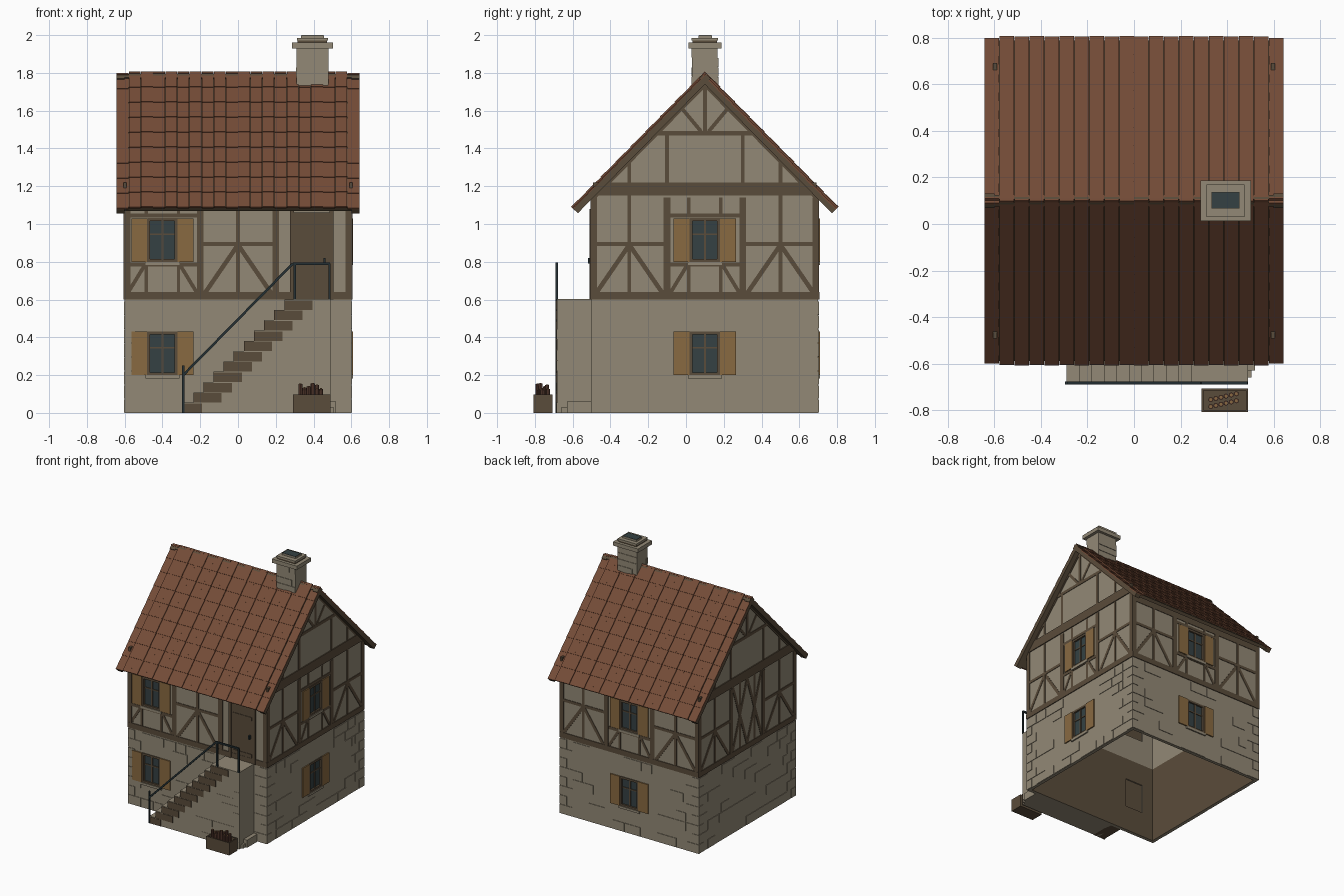
import bpy
import bmesh
import math
import random
from mathutils import Matrix, Vector

random.seed(4)
default = bpy.data.objects.get("Cube")
if default:
    bpy.data.objects.remove(default, do_unlink=True)


def material(name, color):
    mat = bpy.data.materials.new(name)
    mat.use_nodes = True
    mat.diffuse_color = (*color, 1)
    mat.node_tree.nodes["Principled BSDF"].inputs["Base Color"].default_value = (*color, 1)
    return mat


stone = material("warm grey stone", (.29, .25, .18))
timber = material("dark timber", (.102, .072, .043))
clay = material("clay roof tile", (.175, .071, .038))
ochre = material("ochre shutter wood", (.25, .143, .053))
glass = material("dark glass", (.035, .053, .056))
iron = material("blackened iron", (.018, .03, .034))
bark = material("reddish bark", (.11, .05, .034))

IDENT = Matrix.Identity(4)
parts = {}


def mesh_for(name, mat):
    if (name, mat) not in parts:
        parts[name, mat] = bmesh.new()
    return parts[name, mat]


def box(name, mat, x0, x1, y0, y1, z0, z1, frame=IDENT):
    center = Matrix.Translation(((x0 + x1) / 2, (y0 + y1) / 2, (z0 + z1) / 2))
    size = Matrix.Diagonal((x1 - x0, y1 - y0, z1 - z0, 1))
    bmesh.ops.create_cube(mesh_for(name, mat), size=1, matrix=frame @ center @ size)


def beam(name, mat, start, end, width, frame=IDENT, y0=-.004, y1=.01):
    """Straight bar between two (across, up) points of a wall frame."""
    a, b = Vector((start[0], 0, start[1])), Vector((end[0], 0, end[1]))
    span = b - a
    turn = Matrix.Rotation(-math.atan2(span.z, span.x), 4, "Y")
    half = span.length / 2
    box(name, mat, -half, half, y0, y1, -width / 2, width / 2,
        frame @ Matrix.Translation((a + b) / 2) @ turn)


def wall_frame(x, y, degrees):
    return Matrix.Translation((x, y, 0)) @ Matrix.Rotation(math.radians(degrees), 4, "Z")


# Wall frames: x runs along the wall, y points inward
walls = {
    "front": wall_frame(0, -.5, 0),
    "right": wall_frame(.6, .1, 90),
    "back": wall_frame(0, .7, 180),
    "left": wall_frame(-.6, .1, -90),
}
THICK = .025


def pierced_wall(name, side, u, z0, z1, sill):
    """Thin wall with an optional window opening above the sill height."""
    frame = walls[side]
    half = .6 if side in ("front", "back") else .6 - THICK
    if u is None:
        box(name, stone, -half, half, 0, THICK, z0, z1, frame)
        return
    box(name, stone, -half, u - .08, 0, THICK, z0, z1, frame)
    box(name, stone, u + .08, half, 0, THICK, z0, z1, frame)
    box(name, stone, u - .08, u + .08, 0, THICK, z0, sill, frame)
    box(name, stone, u - .08, u + .08, 0, THICK, sill + .23, z1, frame)


def stones(name, frame, x0, x1, z0, z1, course, keep=lambda x, z: True):
    """Random raised blocks laid in courses."""
    rows = round((z1 - z0) / course)
    course = (z1 - z0) / rows
    for row in range(rows):
        x, z = x0, z0 + row * course
        while x < x1 - .02:
            end = min(x + random.uniform(.08, .2), x1)
            if random.random() < .5 and keep(x, z) and keep(end, z):
                box(name, stone, x + .002, end - .002, -.004, .01,
                    z + .002, z + course - .002, frame)
            x = end


def window(side, u, z0):
    frame, z1, w = walls[side], z0 + .23, .08
    mid = (z0 + z1) / 2
    tag = side + ("_upper" if z0 > .6 else "_lower")
    box(tag + "_window_glass", glass, u - w, u + w, .008, .012, z0, z1, frame)
    box(tag + "_window_backing", timber, u - w, u + w, .012, .016, z0, z1, frame)
    name = tag + "_window_frame"
    for s in (-1, 1):
        beam(name, timber, (u + s * (w - .007), z0), (u + s * (w - .007), z1), .016, frame, -.005)
        box(tag + "_shutters", ochre, u + s * .123 - .042, u + s * .123 + .042,
            -.009, 0, z0, z1, frame)
    for z in (z0 + .007, z1 - .007):
        beam(name, timber, (u - w, z), (u + w, z), .016, frame, -.005)
    beam(name, timber, (u, z0), (u, z1), .012, frame, .002)
    beam(name, timber, (u - w, mid + .03), (u + w, mid + .03), .009, frame, .003)
    box(tag + "_window_sill", stone, u - w - .01, u + w + .01, -.01, .01, z0 - .018, z0, frame)


def window_bay(side, u):
    frame, name = walls[side], side + "_timber_frame"
    window(side, u, .8)
    for z in (.785, 1.045):
        beam(name, timber, (u - .2, z), (u + .2, z), .022, frame)
    for s in (-1, 1):
        beam(name, timber, (u + s * .085, .63), (u + s * .085, .78), .018, frame)
        beam(name, timber, (u + s * .085, 1.05), (u + s * .085, 1.14), .018, frame)
        beam(name, timber, (u + s * .18, .64), (u + s * .095, .78), .02, frame, -.003)


def braced_bay(side, u):
    frame, name = walls[side], side + "_timber_frame"
    beam(name, timber, (u - .2, .895), (u + .2, .895), .022, frame)
    beam(name, timber, (u, .63), (u, 1.15), .02, frame)
    for s in (-1, 1):
        beam(name, timber, (u, .89), (u + s * .175, .635), .024, frame, -.003)


# Hollow walls of both storeys, raised blocks and alternating corner stones
openings = {"front": -.4, "right": 0, "back": 0, "left": None}
for side, u in openings.items():
    def clear(x, z, u=u):
        return u is None or abs(x - u) > .17 or not .12 < z < .45
    pierced_wall("stone_walls", side, u, 0, .6, .2)
    pierced_wall("plaster_walls", side, u, .6, 1.14, .8)
    stones(side + "_stone_blocks", walls[side], -.49, .49, 0, .59, .075, clear)
    if u is not None:
        window(side, u, .2)
    for row in range(8):
        long = .11 if (row + (side in ("front", "back"))) % 2 else .06
        for x0, x1 in ((-.604, long - .604), (.604 - long, .604)):
            box("corner_stones", stone, x0, x1, -.004, .01,
                row * .074 + .002, row * .074 + .072, walls[side])

# Gable walls
for x in (-.6, .6 - THICK):
    bm = mesh_for("gable_walls", stone)
    outline = [(-.6, 1.14), (.6, 1.14), (0, 1.75)]
    face = bm.faces.new([bm.verts.new((x, .1 + y, z)) for y, z in outline])
    extruded = bmesh.ops.extrude_face_region(bm, geom=[face])["geom"]
    bmesh.ops.translate(bm, vec=(THICK, 0, 0),
                        verts=[v for v in extruded if isinstance(v, bmesh.types.BMVert)])
    bmesh.ops.recalc_face_normals(bm, faces=bm.faces)

# Timber frame shared by all four walls
for side, frame in walls.items():
    name = side + "_timber_frame"
    beam(name, timber, (-.604, .62), (.604, .62), .042, frame, -.006)
    if side in ("front", "back"):
        beam(name, timber, (-.6, 1.1), (.6, 1.1), .05, frame)
    for s in (-1, 1):
        beam(name, timber, (s * .587, .62), (s * .587, 1.14), .034, frame, -.005)
        beam(name, timber, (s * .2, .62), (s * .2, 1.14), .036, frame, -.005)

window_bay("front", -.4)
braced_bay("front", 0)
for side in ("right", "back", "left"):
    braced_bay(side, -.4)
    braced_bay(side, .4)
window_bay("right", 0)
window_bay("back", 0)
for s in (-1, 1):
    for foot, head in ((.18, 0), (0, .18), (.09, .09)):
        beam("left_timber_frame", timber, (s * foot, .64), (s * head, 1.15), .024,
             walls["left"], -.003)

# Gable timbers
for side in ("right", "left"):
    frame, name = walls[side], side + "_gable_timbers"
    beam(name, timber, (-.592, 1.185), (.592, 1.185), .07, frame, -.007)
    beam(name, timber, (-.27, 1.48), (.27, 1.48), .024, frame)
    beam(name, timber, (0, 1.48), (0, 1.75), .022, frame)
    for s in (-1, 1):
        beam(name, timber, (s * .6, 1.135), (0, 1.743), .03, frame)
        beam(name, timber, (s * .2, 1.2), (s * .2, 1.48), .02, frame)
        beam(name, timber, (s * .4, 1.2), (s * .4, 1.34), .02, frame)
        beam(name, timber, (s * .02, 1.49), (s * .12, 1.61), .02, frame, -.003)

# Tiled roof, one slope turned around the ridge
pitch = math.atan2(.71, .7)
columns, rows, slope = 20, 9, 1.003
step, width = slope / rows, 1.286 / columns
for turn in (0, 180):
    frame = wall_frame(0, .1, turn) @ Matrix.Translation((0, 0, 1.802)) \
        @ Matrix.Rotation(pitch, 4, "X")
    box("roof_boards", timber, -.6, .6, -slope + .01, 0, -.036, -.012, frame)
    for column in range(columns):
        x = -.643 + column * width
        end_column = column in (0, columns - 1)
        drop = -.006 if end_column else .006 - .003 * (column % 2)
        for row in range(rows):
            tilt = frame @ Matrix.Translation((x, -(row + 1) * step, drop)) \
                @ Matrix.Rotation(-.03, 4, "X")
            box("roof_tiles", clay, .001, width - .001, 0, step + .004, -.01, 0, tilt)
    for s in (-1, 1):
        box("verge_boards", timber, s * .621 - .021, s * .621 + .021, -slope, 0,
            -.044, -.012, frame)

# Chimney with stepped cap and dark flue
box("chimney_stack", stone, .31, .478, .033, .167, 1.6, 1.94)
for degrees, x, y, half in ((0, .394, .033, .084), (90, .478, .1, .067),
                            (180, .394, .167, .084), (270, .31, .1, .067)):
    stones("chimney_blocks", wall_frame(x, y, degrees), -half, half, 1.73, 1.93, .05)
box("chimney_cap", stone, .286, .502, .012, .188, 1.93, 1.96)
box("chimney_neck", timber, .316, .472, .035, .165, 1.96, 1.975)
box("chimney_crown", stone, .312, .476, .03, .17, 1.972, 1.985)
box("chimney_crown", stone, .334, .454, .066, .138, 1.98, 1.998)
box("flue_opening", glass, .336, .452, .068, .136, 1.99, 2)

# Front door
front = walls["front"]
box("door", timber, .295, .485, -.004, .02, .6, 1.04, front)
for z in (.66, .95):
    box("door_battens", timber, .305, .475, -.008, 0, z - .012, z + .012, front)
for x in (.285, .495):
    beam("door_frame", timber, (x, .6), (x, 1.08), .022, front, -.01)
beam("door_frame", timber, (.28, 1.05), (.5, 1.05), .024, front, -.01)
box("door_handle", iron, .452, .464, -.02, 0, .79, .82, front)

# Outside stair with wooden steps and stone landing
count, run, rise, foot = 11, .0535, .0545, -.29
for i in range(count):
    x, top = foot + i * run, (i + 1) * rise
    box("stair_steps", timber, x, x + (.15 if i else .1), -.688, -.5, top - rise, top - .004)
    box("stair_treads", stone, x, x + run + .004, -.686, -.5, top - .005, top)
    if i:
        box("stair_base", stone, x, x + run, -.684, -.5, 0, i * rise)
box("stair_landing", stone, foot + count * run, .49, -.684, -.5, 0, .602)
stones("stair_blocks", wall_frame(0, -.682, 0), -.2, .49, 0, .5, .055,
       lambda x, z: x > foot + .16 + z)
box("landing_foot_stone", stone, .49, .52, -.63, -.5, 0, .06)
box("landing_foot_stone", stone, .49, .505, -.66, -.5, 0, .03)

# Iron railing
rail = wall_frame(0, -.684, 0)
path = [(-.29, .2), (.29, .79), (.487, .79)]
for a, b in zip(path, path[1:]):
    beam("handrail", iron, a, b, .013, rail, -.006, .006)
for x, low, high in ((-.29, 0, .25), (.3, .6, .79), (.485, .6, .79)):
    beam("railing_posts", iron, (x, low), (x, high), .012, rail, -.006, .006)

# Firewood crate
box("crate", timber, .295, .485, -.8, -.715, 0, .07)
for y in (-.808, -.715):
    box("crate", timber, .29, .49, y, y + .008, 0, .098)
for x in (.29, .482):
    box("crate", timber, x, x + .008, -.808, -.707, 0, .098)
for i in range(12):
    x, y = .33 + (i % 6) * .022, -.785 + (i // 6) * .03 + (i % 6) * .005
    height = random.uniform(.12, .165)
    for name, mat, low, high, r in (("firewood", bark, .05, height, .011),
                                    ("firewood_ends", ochre, height, height + .003, .006)):
        bmesh.ops.create_cone(mesh_for(name, mat), cap_ends=True, segments=8, radius1=r,
                              radius2=r, depth=high - low,
                              matrix=Matrix.Translation((x, y, (low + high) / 2)))

# Turn every collected part into an object; the ground floor is dark inside
for (name, mat), bm in parts.items():
    mesh = bpy.data.meshes.new(name)
    bm.to_mesh(mesh)
    bm.free()
    mesh.materials.append(mat)
    if name == "stone_walls":
        mesh.materials.append(timber)
        for poly in mesh.polygons:
            x, y, z = poly.center
            poly.material_index = int(max(abs(x), abs(y - .1)) < .601 - THICK)
    bpy.context.collection.objects.link(bpy.data.objects.new(name, mesh))
